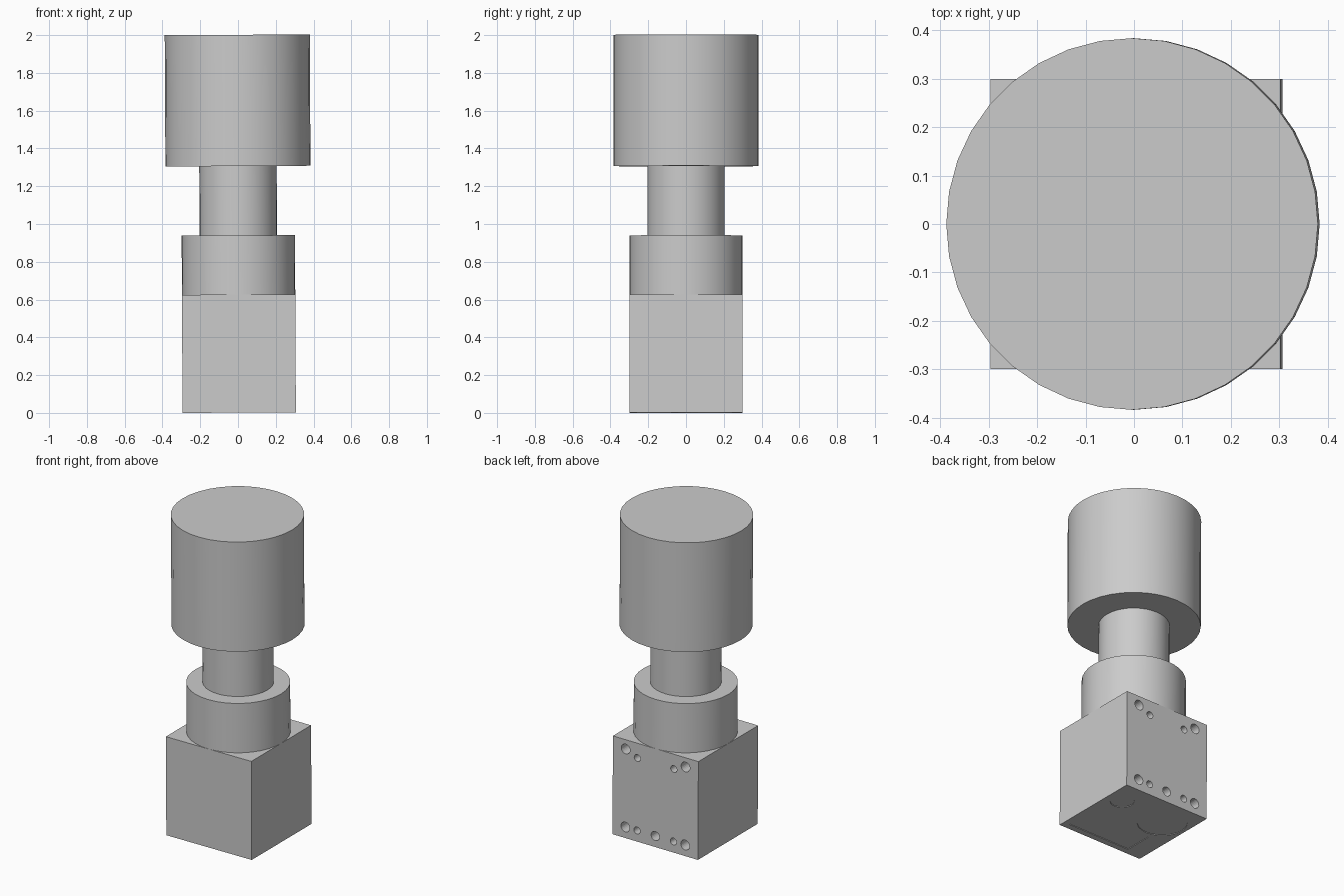
import bpy
from math import radians
from mathutils import Matrix, Vector

cube = bpy.data.objects.get("Cube")
if cube:
    bpy.data.objects.remove(cube, do_unlink=True)

grey = bpy.data.materials.new("plain grey")
grey.use_nodes = True
grey.diffuse_color = (0.6, 0.6, 0.6, 1)
grey.node_tree.nodes["Principled BSDF"].inputs["Base Color"].default_value = (0.6, 0.6, 0.6, 1)

BOX_TOP = 0.625
HALF = 0.3


def finish(name):
    ob = bpy.context.object
    ob.name = name
    ob.data.materials.append(grey)
    return ob


def cylinder(name, radius, z0, z1):
    bpy.ops.mesh.primitive_cylinder_add(vertices=36, radius=radius, depth=z1 - z0,
                                        location=(0, 0, (z0 + z1) / 2))
    bpy.ops.object.shade_smooth_by_angle(angle=radians(30))
    return finish(name)


def block(name, centre, size):
    bpy.ops.mesh.primitive_cube_add(size=1, location=centre)
    ob = finish(name)
    ob.data.transform(Matrix.Diagonal((*size, 1)))
    return ob


def cut(target, cutter):
    cutter.hide_render = True
    mod = target.modifiers.new("cut", "BOOLEAN")
    mod.operation = "DIFFERENCE"
    mod.solver = "EXACT"
    mod.object = cutter
    bpy.context.view_layer.objects.active = target
    bpy.ops.object.modifier_apply(modifier=mod.name)
    bpy.data.objects.remove(cutter, do_unlink=True)


def round_cutter(radius, depth, location, rotation=(0, 0, 0)):
    bpy.ops.mesh.primitive_cylinder_add(vertices=24, radius=radius, depth=depth * 2,
                                        location=location, rotation=rotation)
    return finish("cutter")


# Stacked body
base = block("base_block", (0, 0, BOX_TOP / 2), (HALF * 2, HALF * 2, BOX_TOP))
parts = [
    base,
    cylinder("collar", HALF, BOX_TOP, 0.938),
    cylinder("neck", 0.205, 0.938, 1.305),
    cylinder("head", 0.384, 1.305, 2.0),
]

# Mounting holes in the back face: x, z, radius
holes = [(0, 0.07, 0.029)]
for side in (-1, 1):
    holes += [(side * 0.21, 0.07, 0.031), (side * 0.21, 0.566, 0.031),
              (side * 0.128, 0.07, 0.022), (side * 0.128, 0.531, 0.022)]
for x, z, r in holes:
    cut(base, round_cutter(r, 0.08, (x, HALF, z), (radians(90), 0, 0)))

# Shallow recesses under the base
cut(base, round_cutter(0.145, 0.004, (-0.135, 0.1, 0)))
cut(base, round_cutter(0.07, 0.004, (0.2, 0.14, 0)))
cut(base, block("cutter", (0.04, -0.17, 0), (0.44, 0.18, 0.008)))

# The whole stack leans very slightly
lean = Matrix.Translation(Vector((0.0065, 0, 0.0015))) @ Matrix.Rotation(radians(-0.3), 4, "Y")
for ob in parts:
    ob.matrix_world = lean @ Matrix.Translation(ob.location)
